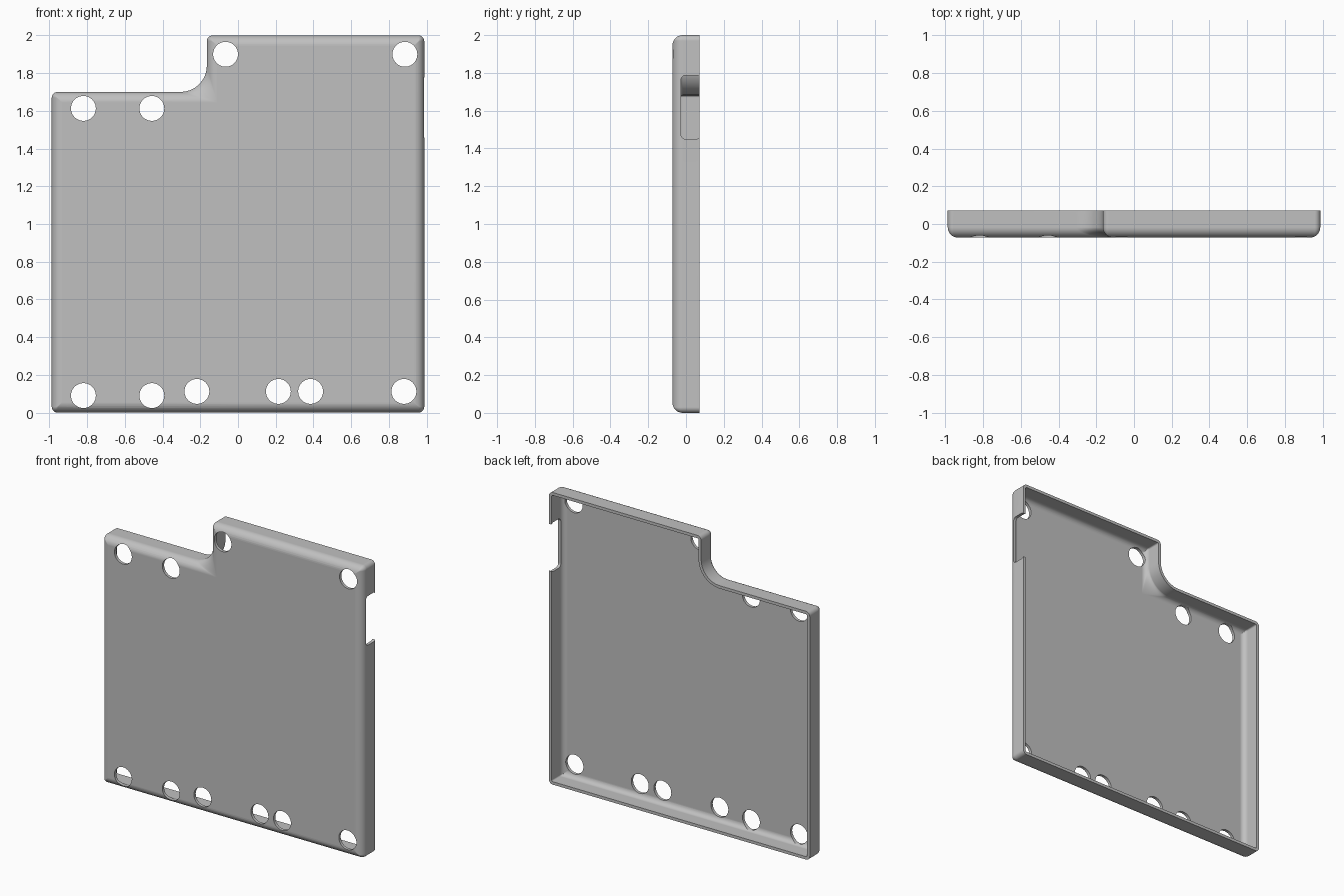
import bpy, bmesh, math

if "Cube" in bpy.data.objects:
    bpy.data.objects.remove(bpy.data.objects["Cube"])

HALF_DEPTH = 0.072
FILLET = 0.055
WALL = 0.02
SEG = 8

# corner x, z, inward signs, arc start angle, concave flag
CORNERS = [
    (-0.988, 0.0, 1, 1, 180, False),
    (0.988, 0.0, -1, 1, 270, False),
    (0.988, 2.0, -1, -1, 0, False),
    (-0.165, 2.0, 1, -1, 90, False),
    (-0.165, 1.70, 1, -1, 0, True),
    (-0.988, 1.70, 1, -1, 90, False),
]
HOLES = [(-0.82, 1.613), (-0.457, 1.613), (-0.066, 1.90), (0.885, 1.90),
         (-0.82, 0.09), (-0.457, 0.09), (-0.218, 0.112), (0.214, 0.112),
         (0.385, 0.112), (0.88, 0.112)]


def outline(inset, concave_r):
    """Stepped plate outline, moved inward, with rounded corners."""
    pts = []
    for x, z, sx, sz, start, concave in CORNERS:
        r = max(concave_r if concave else 0.03 - inset, 0.002)
        k = inset - r if concave else inset + r
        cx, cz = x + sx * k, z + sz * k
        for i in range(SEG + 1):
            a = math.radians(start + (-90 if concave else 90) * i / SEG)
            pts.append((cx + r * math.cos(a), cz + r * math.sin(a)))
    return pts


def fillet_rings(inset, floor_y, radius, concave_r):
    """Straight wall from the back rim, then a rounded edge to the floor."""
    rings = [(inset, HALF_DEPTH, concave_r)]
    for i in range(SEG + 1):
        a = math.pi / 2 * i / SEG
        t = 1 - math.cos(a)
        rings.append((inset + radius * t,
                      floor_y + radius * (1 - math.sin(a)),
                      concave_r * (1 - t)))
    return rings


def to_object(name, bm):
    bmesh.ops.recalc_face_normals(bm, faces=bm.faces)
    mesh = bpy.data.meshes.new(name)
    bm.to_mesh(mesh)
    bm.free()
    obj = bpy.data.objects.new(name, mesh)
    bpy.context.collection.objects.link(obj)
    return obj


def prism(bm, bottom, top):
    """Closed prism between two matching loops of points."""
    a = [bm.verts.new(p) for p in bottom]
    b = [bm.verts.new(p) for p in top]
    for i in range(len(a)):
        j = (i + 1) % len(a)
        bm.faces.new((a[i], a[j], b[j], b[i]))
    bm.faces.new(a[::-1])
    bm.faces.new(b)


# tray shell: outer skin from front to rim, then inner skin back to the floor
outer = fillet_rings(0, -HALF_DEPTH, FILLET, 0.14)
inner = fillet_rings(WALL, -HALF_DEPTH + WALL, FILLET - WALL, 0.14 + WALL)
bm = bmesh.new()
loops = [[bm.verts.new((x, y, z)) for x, z in outline(d, r)]
         for d, y, r in outer[::-1] + inner]
for a, b in zip(loops, loops[1:]):
    for i in range(len(a)):
        j = (i + 1) % len(a)
        bm.faces.new((a[i], a[j], b[j], b[i]))
bm.faces.new(loops[0])
bm.faces.new(loops[-1])
shell = to_object("tray_shell", bm)

# cutters: round holes through the front plate
bm = bmesh.new()
for hx, hz in HOLES:
    ring = [(hx + 0.066 * math.cos(math.tau * i / 40),
             hz + 0.066 * math.sin(math.tau * i / 40)) for i in range(40)]
    prism(bm, [(x, -0.2, z) for x, z in ring], [(x, 0.03, z) for x, z in ring])

# cutter: rounded slot in the right wall, open to the back rim
slot = []
y0, y1, z0, z1, r = -0.027, 0.078, 1.45, 1.787, 0.025
for cy, cz, start in ((y0 + r, z0 + r, 180), (y1 - r, z0 + r, 270),
                      (y1 - r, z1 - r, 0), (y0 + r, z1 - r, 90)):
    for i in range(SEG + 1):
        a = math.radians(start + 90 * i / SEG)
        slot.append((cy + r * math.cos(a), cz + r * math.sin(a)))
prism(bm, [(0.90, y, z) for y, z in slot], [(1.1, y, z) for y, z in slot])
cutter = to_object("hole_cutters", bm)
cutter.hide_render = True

bpy.context.view_layer.objects.active = shell
shell.select_set(True)
cut = shell.modifiers.new("cut_holes", 'BOOLEAN')
cut.operation = 'DIFFERENCE'
cut.solver = 'EXACT'
cut.object = cutter
bpy.ops.object.modifier_apply(modifier=cut.name)
bpy.data.objects.remove(cutter)

# smooth rounded edges, crisp rims
bpy.ops.object.shade_smooth_by_angle(angle=math.radians(30))
weighted = shell.modifiers.new("clean_normals", 'WEIGHTED_NORMAL')
weighted.keep_sharp = True

grey = bpy.data.materials.new("light_grey")
grey.diffuse_color = (0.53, 0.53, 0.53, 1)
grey.use_nodes = True
grey.node_tree.nodes["Principled BSDF"].inputs["Base Color"].default_value = grey.diffuse_color
shell.data.materials.clear()
shell.data.materials.append(grey)
